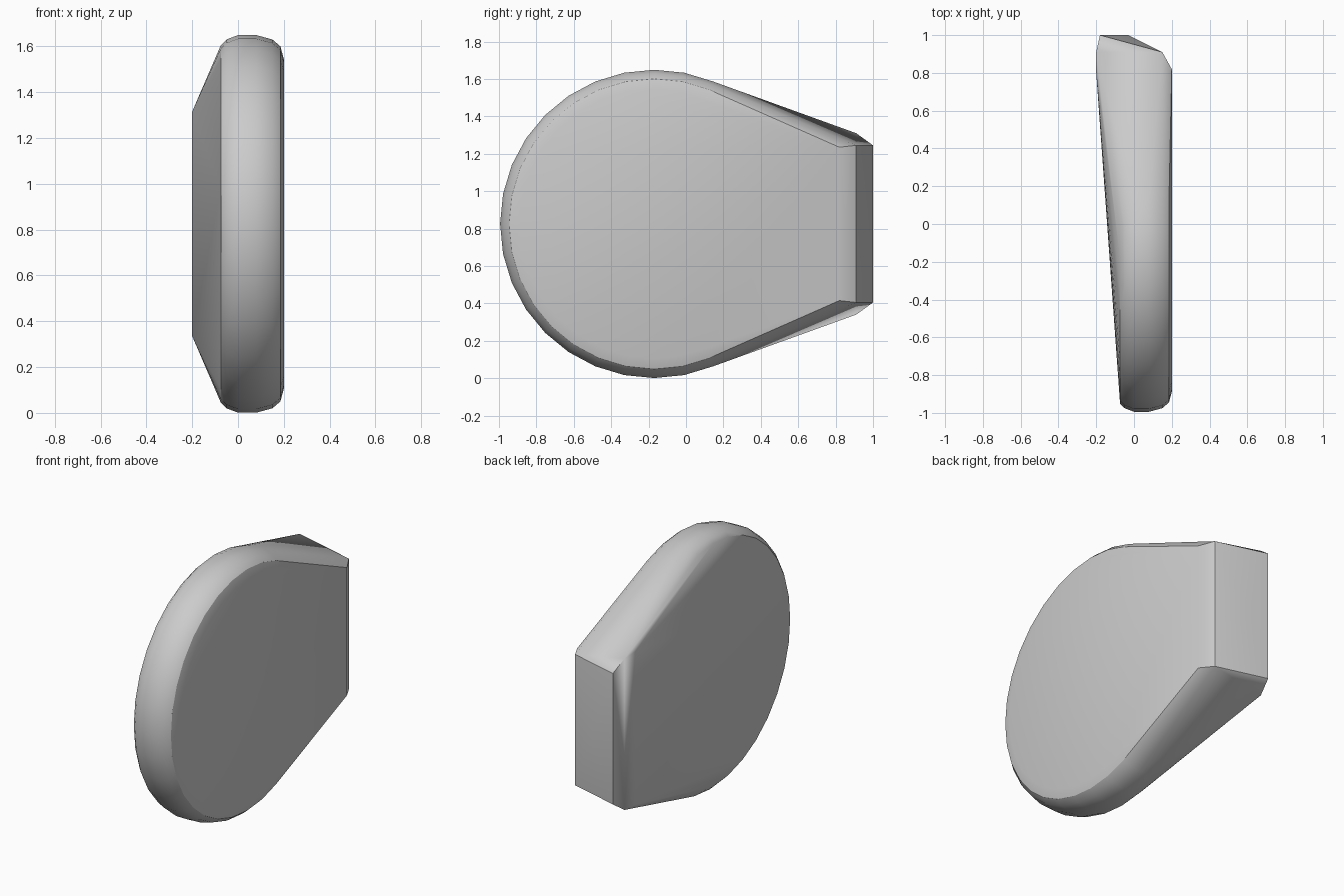
import bpy, bmesh, math

cube = bpy.data.objects.get("Cube")
if cube:
    bpy.data.objects.remove(cube, do_unlink=True)

MID_Z = 0.825      # height of the disc centre
DISC_Y = -0.17     # depth of the disc centre
SIDES = 32

grey = bpy.data.materials.new("plain grey")
grey.use_nodes = True
grey.diffuse_color = (0.6, 0.6, 0.6, 1)
grey.node_tree.nodes["Principled BSDF"].inputs["Base Color"].default_value = (0.6, 0.6, 0.6, 1)

bm = bmesh.new()

# Rounded disc: rings of (x, radius) across the thickness
for x, r in [(-0.075, 0.78), (-0.05, 0.805), (0.0, 0.824), (0.08, 0.824),
             (0.15, 0.805), (0.185, 0.775), (0.2, 0.72)]:
    for i in range(SIDES):
        a = math.tau * i / SIDES
        bm.verts.new((x, DISC_Y + r * math.cos(a), MID_Z + r * math.sin(a)))

# Tapered back end: corners of (x, y, half height), mirrored up and down
for x, y, h in [(-0.2, 0.8, 0.49), (-0.2, 0.91, 0.485), (-0.18, 1.0, 0.42),
                (0.15, 0.91, 0.42), (0.2, 0.82, 0.41)]:
    for s in (-1, 1):
        bm.verts.new((x, y, MID_Z + s * h))
# Slight bulge in the back face
bm.verts.new((-0.03, 1.0, 0.8))

# Wrap all the sections in one convex skin
hull = bmesh.ops.convex_hull(bm, input=bm.verts[:])
loose = {v for v in hull["geom_interior"] + hull["geom_unused"]
         if isinstance(v, bmesh.types.BMVert)}
bmesh.ops.delete(bm, geom=list(loose), context="VERTS")
bmesh.ops.dissolve_limit(bm, angle_limit=math.radians(0.5),
                         verts=bm.verts[:], edges=bm.edges[:])
bmesh.ops.recalc_face_normals(bm, faces=bm.faces[:])

mesh = bpy.data.meshes.new("rounded_wedge_body")
bm.to_mesh(mesh)
bm.free()
mesh.materials.append(grey)
body = bpy.data.objects.new("rounded_wedge_body", mesh)
bpy.context.collection.objects.link(body)

# Soft rim, crisp back corners
bpy.ops.object.select_all(action="DESELECT")
body.select_set(True)
bpy.context.view_layer.objects.active = body
bpy.ops.object.shade_smooth_by_angle(angle=math.radians(30))
